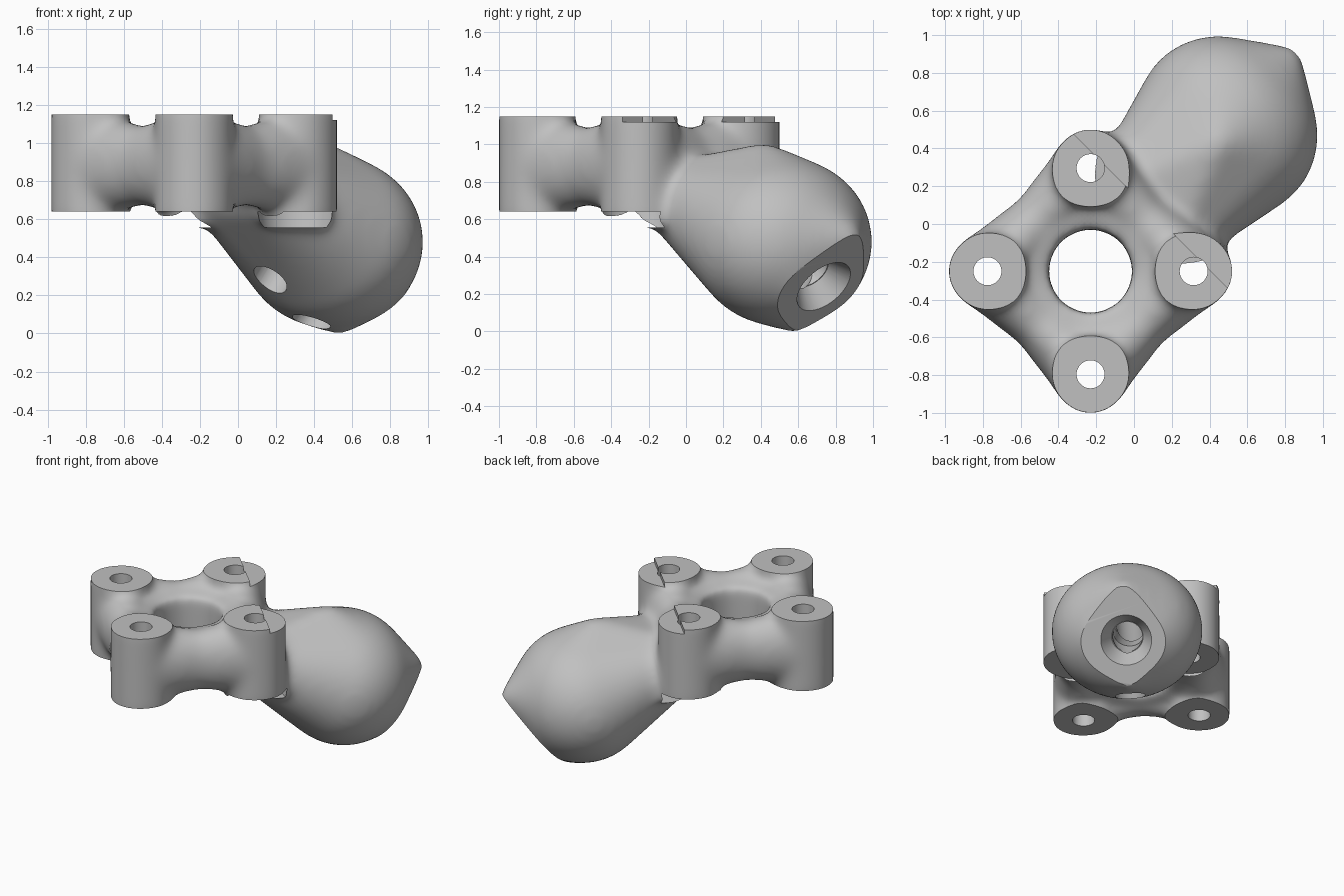
import bpy, bmesh, math
from mathutils import Matrix, Vector

cube = bpy.data.objects.get("Cube")
if cube:
    bpy.data.objects.remove(cube)

grey = bpy.data.materials.new("plain grey")
grey.use_nodes = True
GREY = (0.53, 0.53, 0.53, 1)
grey.diffuse_color = GREY
grey.node_tree.nodes["Principled BSDF"].inputs["Base Color"].default_value = GREY

# Working frame: x runs from the bracket to the head, y across it
BOSS = 0.386
TOP, BOTTOM = 1.15, 0.64
CORNERS = [(sx * BOSS, sy * BOSS) for sx, sy in ((-1, -1), (1, -1), (1, 1), (-1, 1))]


def add_hull(bm, balls):
    """Closed convex skin around ellipsoids given as (centre, radii)."""
    points = bmesh.new()
    for centre, radii in balls:
        place = Matrix.Translation(centre) @ Matrix.Diagonal((*radii, 1))
        bmesh.ops.create_icosphere(points, subdivisions=4, radius=1, matrix=place)
    skin = bmesh.new()
    for v in points.verts:
        skin.verts.new(v.co)
    result = bmesh.ops.convex_hull(skin, input=skin.verts[:])
    spare = {g for key in ("geom_interior", "geom_unused") for g in result[key]
             if isinstance(g, bmesh.types.BMVert)}
    bmesh.ops.delete(skin, geom=list(spare), context='VERTS')
    bmesh.ops.recalc_face_normals(skin, faces=skin.faces[:])
    mesh = bpy.data.meshes.new("skin")
    skin.to_mesh(mesh)
    bm.from_mesh(mesh)
    bpy.data.meshes.remove(mesh)
    points.free()
    skin.free()


def add_cylinder(bm, start, end, r1, r2=None):
    start, end = Vector(start), Vector(end)
    axis = end - start
    place = Matrix.Translation((start + end) / 2) @ axis.to_track_quat('Z', 'Y').to_matrix().to_4x4()
    bmesh.ops.create_cone(bm, cap_ends=True, segments=48, radius1=r1,
                          radius2=r1 if r2 is None else r2, depth=axis.length, matrix=place)


def add_box(bm, low, high):
    low, high = Vector(low), Vector(high)
    place = Matrix.Translation((low + high) / 2) @ Matrix.Diagonal((*(high - low), 1))
    bmesh.ops.create_cube(bm, size=1, matrix=place)


def to_object(bm, name):
    mesh = bpy.data.meshes.new(name)
    bm.to_mesh(mesh)
    bm.free()
    obj = bpy.data.objects.new(name, mesh)
    bpy.context.scene.collection.objects.link(obj)
    return obj


def apply(obj, kind, **settings):
    mod = obj.modifiers.new(kind.lower(), kind)
    for key, value in settings.items():
        setattr(mod, key, value)
    bpy.context.view_layer.objects.active = obj
    bpy.ops.object.modifier_apply(modifier=mod.name)


def cut(obj, build, *args):
    bm = bmesh.new()
    build(bm, *args)
    cutter = to_object(bm, "cutter")
    cutter.hide_render = True
    apply(obj, 'BOOLEAN', operation='DIFFERENCE', solver='EXACT', object=cutter)
    bpy.data.objects.remove(cutter)


# Soft body: four bosses, waisted webs between them, and a middle disc
bm = bmesh.new()
for i, (x, y) in enumerate(CORNERS):
    add_cylinder(bm, (x, y, BOTTOM - 0.08), (x, y, TOP + 0.08), 0.206)
    nx, ny = CORNERS[(i + 1) % 4]
    waist = (((x + nx) / 2, (y + ny) / 2, 0.88), (0.15, 0.15, 0.21))
    for ex, ey in ((x, y), (nx, ny)):
        add_hull(bm, [((ex, ey, 0.89), (0.2, 0.2, 0.27)), waist])
add_cylinder(bm, (0, 0, 0.70), (0, 0, 1.06), 0.36)

# Neck and bulbous head, with a ridge on top, a pointed tip and a lower lip
add_hull(bm, [
    ((0.42, -0.17, 0.725), (0.185, 0.185, 0.185)),
    ((0.42, 0.18, 0.725), (0.185, 0.185, 0.185)),
    ((1.05, 0.03, 0.48), (0.46, 0.505, 0.455)),
    ((1.22, 0.03, 0.39), (0.27, 0.375, 0.33)),
    ((0.95, 0, 0.93), (0.08, 0.08, 0.08)),
    ((1.54, 0.05, 0.5), (0.065, 0.065, 0.065)),
    ((1.13, 0.05, 0.035), (0.045, 0.045, 0.045)),
])
body = to_object(bm, "bracket_body")

# Fuse, open the centre, then soften all the joins
apply(body, 'REMESH', mode='VOXEL', voxel_size=0.022)
cut(body, add_cylinder, (0, 0, -0.2), (0, 0, 1.5), 0.222)
apply(body, 'REMESH', mode='VOXEL', voxel_size=0.022)
apply(body, 'SMOOTH', factor=0.5, iterations=30)

# Flat boss ends, stepped on the head side
cut(body, add_box, (-1, -1, TOP), (2, 1, 2))
cut(body, add_box, (0.45, -1, 1.12), (2, 1, 2))
cut(body, add_box, (-1, -1, 0.3), (-0.1, 1, BOTTOM))
for x, y in CORNERS:
    if x > 0:
        cut(body, add_cylinder, (x, y, 0.555), (x, y, BOTTOM), 0.2, 0.212)
    cut(body, add_cylinder, (x, y, 0.56), (x, y, 1.3), 0.074)

# Slanted flat face on the head
face = Vector((1.345, 0.05, 0.24))
out = Vector((0.758, 0, -0.652)).normalized()
side = Vector((-0.652, 0, -0.758)).normalized()
cut(body, add_cylinder, face, face + out, 1.0)

# Countersunk bore, with two cross holes from below
cut(body, add_cylinder, face + out * 0.01, face - out * 0.12, 0.175, 0.105)
cut(body, add_cylinder, face + out * 0.05, face - out * 0.6, 0.1)
for x, z in ((0.61, 0.29), (0.9, 0.05)):
    mouth = Vector((x, 0.04, z))
    cut(body, add_cylinder, mouth + side * 0.2, mouth - side * 0.45, 0.1)

# Turn the head to the back left corner and centre the whole
mesh = body.data
mesh.transform(Matrix.Translation((-0.23, -0.25, 0)) @ Matrix.Rotation(math.radians(45), 4, 'Z'))

mesh.materials.clear()
mesh.materials.append(grey)
for p in mesh.polygons:
    p.material_index = 0
bpy.ops.object.select_all(action='DESELECT')
body.select_set(True)
bpy.context.view_layer.objects.active = body
bpy.ops.object.shade_smooth_by_angle(angle=math.radians(35))
